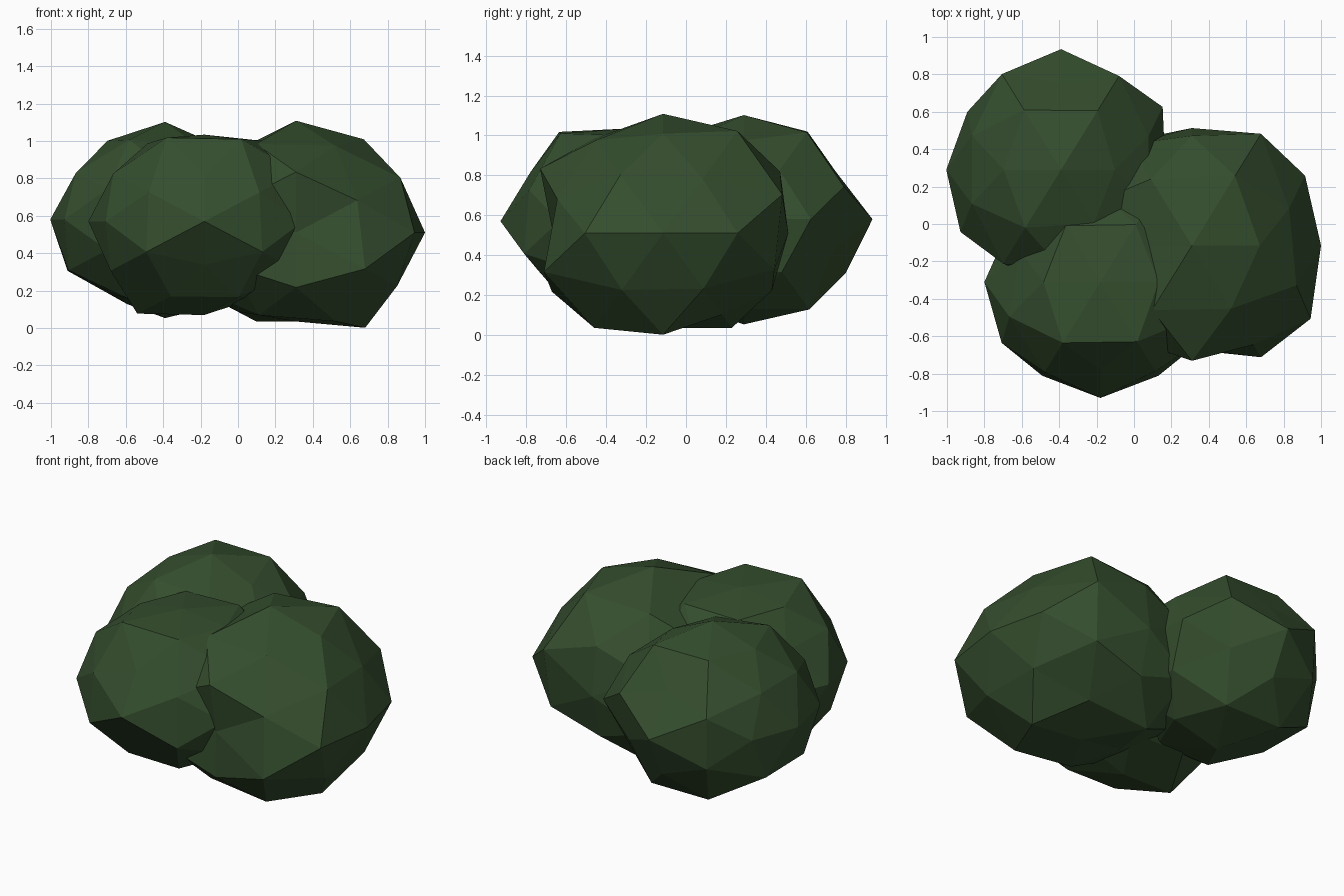
import bpy
import bmesh
from itertools import product
from mathutils import Vector

cube = bpy.data.objects.get("Cube")
if cube:
    bpy.data.objects.remove(cube, do_unlink=True)

# One leaf colour
leaf = bpy.data.materials.new("dark leaf green")
leaf.use_nodes = True
green = (0.035, 0.076, 0.027, 1)
leaf.diffuse_color = green
leaf.node_tree.nodes["Principled BSDF"].inputs["Base Color"].default_value = green
leaf.node_tree.nodes["Principled BSDF"].inputs["Roughness"].default_value = 0.9

# Directions: Left, Right, Front, Back, Up, Down
AXES = {"L": Vector((1, 0, 0)), "R": Vector((-1, 0, 0)),
        "F": Vector((0, -1, 0)), "B": Vector((0, 1, 0)),
        "U": Vector((0, 0, 1)), "D": Vector((0, 0, -1))}
WEIGHTS = {1: (1,), 2: (0.851, 0.526), 3: (0.809, 0.5, 0.309)}


def direction(name):
    """Unit vector for a corner named by its axes, strongest first."""
    return sum((AXES[a] * w for a, w in zip(name, WEIGHTS[len(name)])), Vector()).normalized()


# Corner names of a once-divided icosahedron
NAMES = list(AXES)
for pair in (("UD", "LR"), ("FB", "UD"), ("LR", "FB")):
    NAMES += ["".join(p) for p in product(*pair)]
for triple in (("UD", "FB", "LR"), ("FB", "LR", "UD"), ("LR", "UD", "FB")):
    NAMES += ["".join(p) for p in product(*triple)]


def clump(name, centre, radius, bumps):
    """Squashed faceted ball whose corners are pushed in or out."""
    bm = bmesh.new()
    corners = {n: bm.verts.new(direction(n)) for n in NAMES}
    bmesh.ops.convex_hull(bm, input=list(bm.verts))
    for corner, v in corners.items():
        v.co *= radius * bumps.get(corner, 1)
        v.co.z *= 0.85
    bmesh.ops.recalc_face_normals(bm, faces=list(bm.faces))
    mesh = bpy.data.meshes.new(name)
    bm.to_mesh(mesh)
    bm.free()
    mesh.materials.append(leaf)
    obj = bpy.data.objects.new(name, mesh)
    obj.location = centre
    bpy.context.scene.collection.objects.link(obj)


# Large clump on the left
clump("left_leaf_clump", (0.31, -0.115, 0.51), 0.69, dict(
    U=1.02, D=0.81, B=0.91, F=0.8, UR=0.85, DL=1.02, DR=0.85, LB=1.03, LF=1.08,
    BLU=1.07, BRU=0.97, FLD=1.07, FLU=0.95, FRU=0.91, LUB=0.93, LDB=0.95, LDF=0.97,
    FU=1.05, FD=0.95, BD=0.93, UBL=1.08, UBR=1.03, UFL=0.98, DBL=0.86, DFR=0.93))

# Front clump with a flattened top
clump("front_leaf_clump", (-0.18, -0.31, 0.57), 0.62, dict(
    U=0.88, D=0.95, UL=0.96, UR=0.93, UFL=1.03, UFR=1.05, UBL=0.99, UBR=0.97,
    FU=0.89, FD=0.84, FLU=0.95, FRU=0.96, DR=1.1, DL=0.9, DFL=0.95, DFR=0.94,
    RUB=0.86, RUF=0.97, BRU=0.86, BU=0.9, RB=0.92))

# Back clump on the right
clump("back_leaf_clump", (-0.39, 0.29, 0.58), 0.62, dict(
    U=0.99, R=0.99, L=0.9, B=1.04, UBR=1.03, UBL=1.02, UFL=0.92, BU=0.87, BRU=1.02,
    BD=0.97, BLD=0.9, DBL=1.06, DBR=1.06, UL=0.88, UR=0.94, DR=0.88, RUB=0.95, RUF=0.95,
    RDB=1.04, RDF=1.03, LUB=0.93, LUF=0.93, RB=0.95, LB=1.03, RF=1.02))
